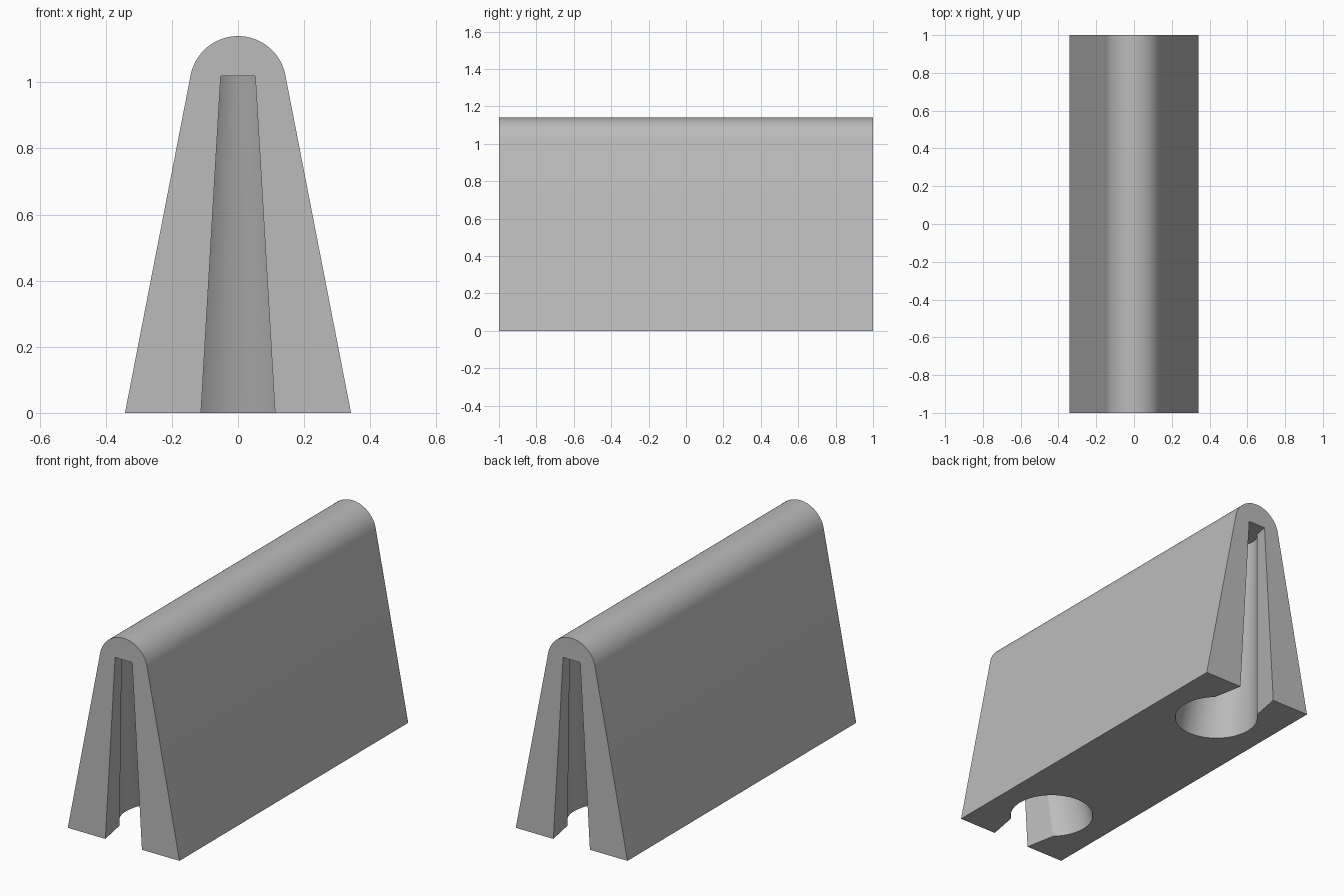
import bpy, bmesh, math

cube = bpy.data.objects.get("Cube")
if cube:
    bpy.data.objects.remove(cube, do_unlink=True)

HALF_LEN, BASE_HALF = 1.0, 0.342
CAP_R, CAP_Z, TILT = 0.146, 0.994, math.radians(10.9)
SLOT_TOP, TOP_SCALE = 1.02, 0.465

grey = bpy.data.materials.new("mid_grey")
grey.use_nodes = True
colour = (0.5, 0.5, 0.5, 1)
grey.diffuse_color = colour
grey.node_tree.nodes["Principled BSDF"].inputs["Base Color"].default_value = colour


def loft(name, ring_a, ring_b):
    """Solid between two matching rings of points."""
    bm = bmesh.new()
    a = [bm.verts.new(p) for p in ring_a]
    b = [bm.verts.new(p) for p in ring_b]
    bm.faces.new(a)
    bm.faces.new(b)
    n = len(a)
    for i in range(n):
        j = (i + 1) % n
        bm.faces.new((a[i], a[j], b[j], b[i]))
    bmesh.ops.recalc_face_normals(bm, faces=bm.faces)
    mesh = bpy.data.meshes.new(name)
    bm.to_mesh(mesh)
    bm.free()
    mesh.materials.append(grey)
    obj = bpy.data.objects.new(name, mesh)
    bpy.context.collection.objects.link(obj)
    return obj


# Wedge body with a round ridge
steps = 32
profile = [(BASE_HALF, 0)]
for i in range(steps + 1):
    t = TILT + (math.pi - 2 * TILT) * i / steps
    profile.append((CAP_R * math.cos(t), CAP_Z + CAP_R * math.sin(t)))
profile.append((-BASE_HALF, 0))
body = loft("wedge_body",
            [(x, -HALF_LEN, z) for x, z in profile],
            [(x, HALF_LEN, z) for x, z in profile])

# Keyhole outline: x across, d inward from the end face
MOUTH, HOLE_R, HOLE_D, NECK = 0.112, 0.215, 0.33, 0.144
start = math.asin(NECK / HOLE_R)
keyhole = [(-MOUTH, -0.1), (-MOUTH, 0)]
for i in range(49):
    t = start + (2 * math.pi - 2 * start) * i / 48
    keyhole.append((-HOLE_R * math.sin(t), HOLE_D - HOLE_R * math.cos(t)))
keyhole += [(MOUTH, 0), (MOUTH, -0.1)]


def keyhole_ring(z, side):
    """Keyhole shrinks with height towards the end face."""
    s = 1 - (1 - TOP_SCALE) * z / SLOT_TOP
    return [(x * s, side * (HALF_LEN - d * s), z) for x, d in keyhole]


# Tapered keyhole cut in both ends
cutters = []
for name, side in (("front_slot_cutter", -1), ("back_slot_cutter", 1)):
    cutter = loft(name, keyhole_ring(-0.05, side), keyhole_ring(SLOT_TOP, side))
    cutter.hide_render = True
    cutters.append(cutter)
    mod = body.modifiers.new(name, "BOOLEAN")
    mod.operation = "DIFFERENCE"
    mod.solver = "EXACT"
    mod.object = cutter

bpy.ops.object.select_all(action="DESELECT")
bpy.context.view_layer.objects.active = body
body.select_set(True)
for mod in list(body.modifiers):
    bpy.ops.object.modifier_apply(modifier=mod.name)
for cutter in cutters:
    bpy.data.objects.remove(cutter, do_unlink=True)
bpy.ops.object.shade_smooth_by_angle(angle=math.radians(20))
